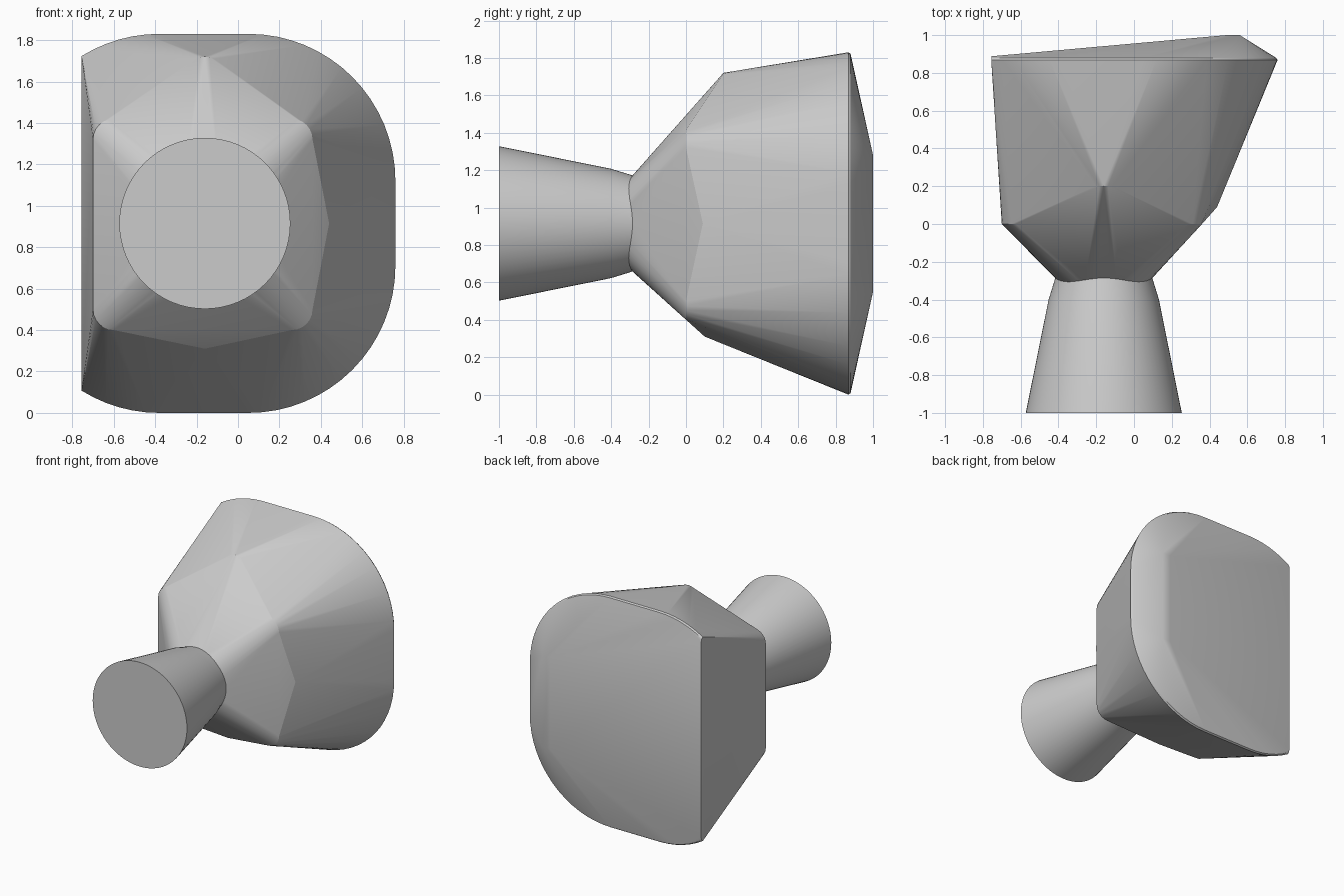
import bpy, bmesh, math
from mathutils import Vector

if "Cube" in bpy.data.objects:
    bpy.data.objects.remove(bpy.data.objects["Cube"])

CX, CZ = -0.16, 0.915   # shared axis of stem and head


def finish(bm, name, angle):
    bmesh.ops.recalc_face_normals(bm, faces=bm.faces)
    me = bpy.data.meshes.new(name)
    bm.to_mesh(me)
    bm.free()
    ob = bpy.data.objects.new(name, me)
    bpy.context.collection.objects.link(ob)
    bpy.ops.object.select_all(action='DESELECT')
    ob.select_set(True)
    bpy.context.view_layer.objects.active = ob
    bpy.ops.object.shade_smooth_by_angle(angle=math.radians(angle))
    return ob


def arc(cx, cz, r, a0, a1, n, y):
    return [(cx + r * math.cos(a), y, cz + r * math.sin(a))
            for a in (math.radians(a0 + (a1 - a0) * i / n) for i in range(n + 1))]


def rim(y, inset):
    # wide rounded outline, cut straight on the left side
    r, left = 0.71 - inset, -0.755
    a = math.degrees(math.acos((left + 0.38) / r))
    up = arc(0.05, 1.12, r, 0, 90, 16, y) + arc(-0.38, 1.12, r, 90, a, 6, y)
    return up + [(x, yy, 2 * CZ - z) for x, yy, z in up]


# head: faceted convex body
pts = rim(0.855, 0.006) + rim(0.868, 0.0) + rim(0.88, 0.008)
pts += [(-0.755, 0.888, z) for z in (0.135, 1.695)]
# raised strip on the back
pts += [(x, 1.0, z) for x in (0.49, 0.56) for z in (0.55, 1.28)]
# rounded corners of the middle section
for cx, a_in in ((0.26, 0), (-0.60, 90)):
    pts += arc(cx, CZ + 0.405, 0.10, a_in, a_in + 90, 6, 0.0)
    pts += arc(cx, CZ - 0.415, 0.10, -a_in, -a_in - 90, 6, 0.0)
# ridge tips between the corners
pts += arc(CX, 1.62, 0.10, 50, 130, 6, 0.2)
pts += [(CX, 0.1, 0.31), (0.44, 0.09, CZ)]
# collar around the stem
for i in range(48):
    a = math.tau * i / 48
    pts.append((CX + 0.258 * math.cos(a),
                -0.285 - 0.025 * math.sin(2 * a) ** 2,
                CZ + 0.258 * math.sin(a)))
bm = bmesh.new()
for p in pts:
    bm.verts.new(Vector(p))
res = bmesh.ops.convex_hull(bm, input=bm.verts)
loose = [v for v in bm.verts if not v.link_faces]
bmesh.ops.delete(bm, geom=loose, context='VERTS')
bmesh.ops.dissolve_limit(bm, angle_limit=math.radians(0.8), verts=bm.verts, edges=bm.edges)
finish(bm, "head", 18)

# stem: flared round plug
bm = bmesh.new()
rings = []
for y, r in ((-1.0, 0.413), (-0.4, 0.292), (-0.27, 0.252), (-0.2, 0.24)):
    rings.append([bm.verts.new(p) for p in arc(CX, CZ, r, 0, 360, 64, y)[:-1]])
for a, b in zip(rings, rings[1:]):
    for i in range(64):
        j = (i + 1) % 64
        bm.faces.new((a[i], a[j], b[j], b[i]))
bm.faces.new(rings[0])
bm.faces.new(rings[-1])
finish(bm, "stem", 30)
